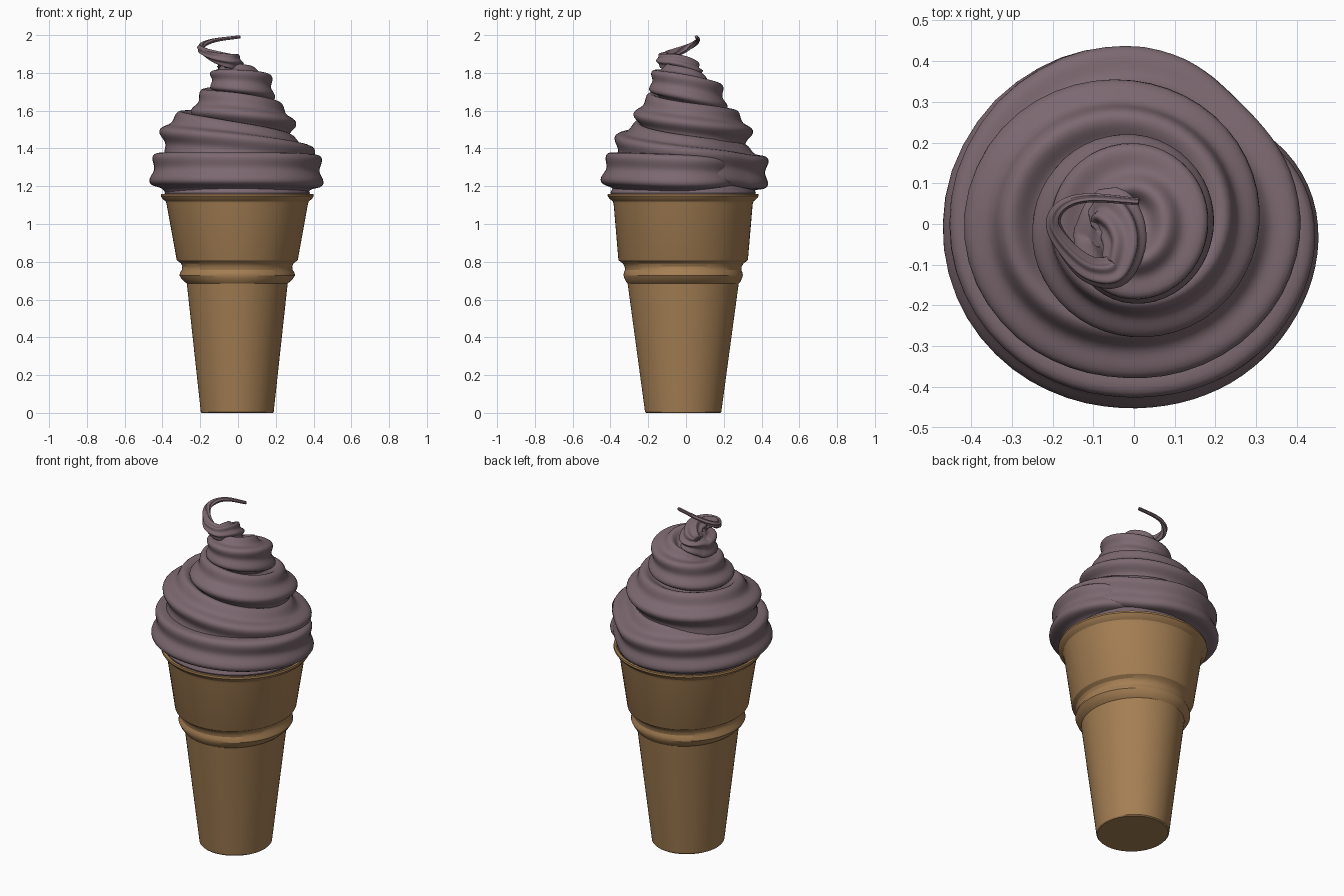
import bpy, bmesh, math
from mathutils import Vector


def material(name, rgb):
    m = bpy.data.materials.new(name)
    m.diffuse_color = (*rgb, 1)
    return m


wafer = material("wafer_tan", (0.375, 0.212, 0.088))
cream = material("cream_mauve", (0.20, 0.14, 0.162))


def make_object(name, rings, mat, angle):
    """Skin a list of closed vertex rings, capping both ends."""
    bm = bmesh.new()
    vs = [[bm.verts.new(p) for p in ring] for ring in rings]
    n = len(vs[0])
    for a, b in zip(vs, vs[1:]):
        for i in range(n):
            j = (i + 1) % n
            bm.faces.new((a[i], a[j], b[j], b[i]))
    bm.faces.new(vs[0][::-1])
    bm.faces.new(vs[-1])
    bmesh.ops.recalc_face_normals(bm, faces=bm.faces)
    me = bpy.data.meshes.new(name)
    bm.to_mesh(me)
    bm.free()
    me.materials.append(mat)
    ob = bpy.data.objects.new(name, me)
    bpy.context.collection.objects.link(ob)
    bpy.ops.object.select_all(action='DESELECT')
    ob.select_set(True)
    bpy.context.view_layer.objects.active = ob
    bpy.ops.object.shade_smooth_by_angle(angle=math.radians(angle))
    return ob


def lathe(name, profile, mat, centre=(-0.004, -0.015), n=72):
    """Turn (x radius, z, y radius) rows into a slightly oval solid."""
    rings = [[(centre[0] + rx * math.cos(2 * math.pi * i / n),
               centre[1] + ry * math.sin(2 * math.pi * i / n), z) for i in range(n)]
             for rx, z, ry in profile]
    return make_object(name, rings, mat, 28)


# Wafer cone: tapered foot, grooved band, flared cup and rolled rim
lathe("wafer_cone", [
    (0.188, 0.0, 0.196), (0.193, 0.006, 0.202), (0.267, 0.685, 0.294), (0.280, 0.695, 0.303),
    (0.296, 0.712, 0.311), (0.306, 0.728, 0.316), (0.303, 0.742, 0.314), (0.293, 0.757, 0.308),
    (0.291, 0.775, 0.310), (0.298, 0.792, 0.320), (0.318, 0.806, 0.340), (0.321, 0.812, 0.343),
    (0.374, 1.105, 0.368), (0.379, 1.120, 0.373), (0.396, 1.133, 0.389), (0.405, 1.148, 0.400),
    (0.403, 1.159, 0.399), (0.392, 1.160, 0.388), (0.375, 1.150, 0.370), (0.36, 1.12, 0.355)],
    wafer)

# Hidden filling that closes the middle of the swirl
lathe("cream_core", [(r, z, r) for r, z in (
    (0.36, 1.10), (0.385, 1.165), (0.36, 1.22), (0.30, 1.34),
    (0.22, 1.50), (0.12, 1.66), (0.05, 1.76))], cream)


def spline(k, steps):
    """Catmull-Rom samples through four-component keys."""
    k = [Vector(p) for p in k]
    k = [2 * k[0] - k[1]] + k + [2 * k[-1] - k[-2]]
    out = []
    for p0, p1, p2, p3 in zip(k, k[1:], k[2:], k[3:]):
        for s in range(steps):
            t = s / steps
            out.append(0.5 * (2 * p1 + (p2 - p0) * t + (2 * p0 - 5 * p1 + 4 * p2 - p3) * t * t
                              + (3 * p1 - p0 - 3 * p2 + p3) * t ** 3))
    return out + [k[-2]]


# Swirl path: (turns, centre radius, height, tube radius), climbing clockwise
coil = [
    (0.00, 0.25, 1.255, 0.09), (0.12, 0.320, 1.270, 0.125), (0.25, 0.320, 1.275, 0.130),
    (0.40, 0.305, 1.270, 0.130), (0.62, 0.328, 1.275, 0.130), (0.88, 0.312, 1.275, 0.130),
    (1.00, 0.270, 1.295, 0.130), (1.15, 0.282, 1.325, 0.130), (1.40, 0.245, 1.400, 0.125),
    (1.65, 0.272, 1.455, 0.130), (1.90, 0.215, 1.475, 0.125), (2.15, 0.175, 1.520, 0.120),
    (2.40, 0.135, 1.570, 0.120), (2.65, 0.115, 1.605, 0.115), (2.90, 0.105, 1.655, 0.110),
    (3.15, 0.090, 1.715, 0.102), (3.40, 0.095, 1.750, 0.088), (3.60, 0.070, 1.765, 0.074)]
keys = []
for u, r, z, a in spline(coil, 4):
    t = math.radians(50) - 2 * math.pi * u
    keys.append((r * math.cos(t) - 0.004, r * math.sin(t) - 0.006, z, a))
path = spline(keys, 3)
# Folded peak, then the thin curling tail
path += spline([keys[-1],
    (-0.055, 0.025, 1.800, 0.060), (-0.030, -0.01, 1.835, 0.052), (-0.025, -0.06, 1.855, 0.046),
    (-0.05, -0.115, 1.864, 0.038), (-0.11, -0.11, 1.882, 0.030), (-0.165, -0.06, 1.905, 0.022),
    (-0.198, 0.00, 1.930, 0.017), (-0.175, 0.045, 1.955, 0.013), (-0.11, 0.064, 1.975, 0.010),
    (0.012, 0.055, 1.991, 0.008)], 10)[1:]

# Star-shaped nozzle section swept along the path, slowly twisting
N, LOBES = 72, 6
rings = []
for i, p in enumerate(path):
    c = p.to_3d()
    tan = (path[min(i + 1, len(path) - 1)].to_3d() - path[max(i - 1, 0)].to_3d()).normalized()
    side = tan.cross(Vector((0, 0, 1))).normalized()
    up = side.cross(tan).normalized()
    f = i / len(path)
    twist = math.radians(20) + 3.0 * f * f + 0.1 * math.sin(i * 0.12)
    ring = []
    for j in range(N):
        ph = 2 * math.pi * j / N
        w = math.cos(LOBES * (ph - twist))
        rad = p[3] * (0.98 + 0.13 * w + 0.02 * w * w)
        ring.append(c + side * rad * math.cos(ph) + up * rad * math.sin(ph))
    rings.append(ring)
make_object("cream_swirl", rings, cream, 60)
